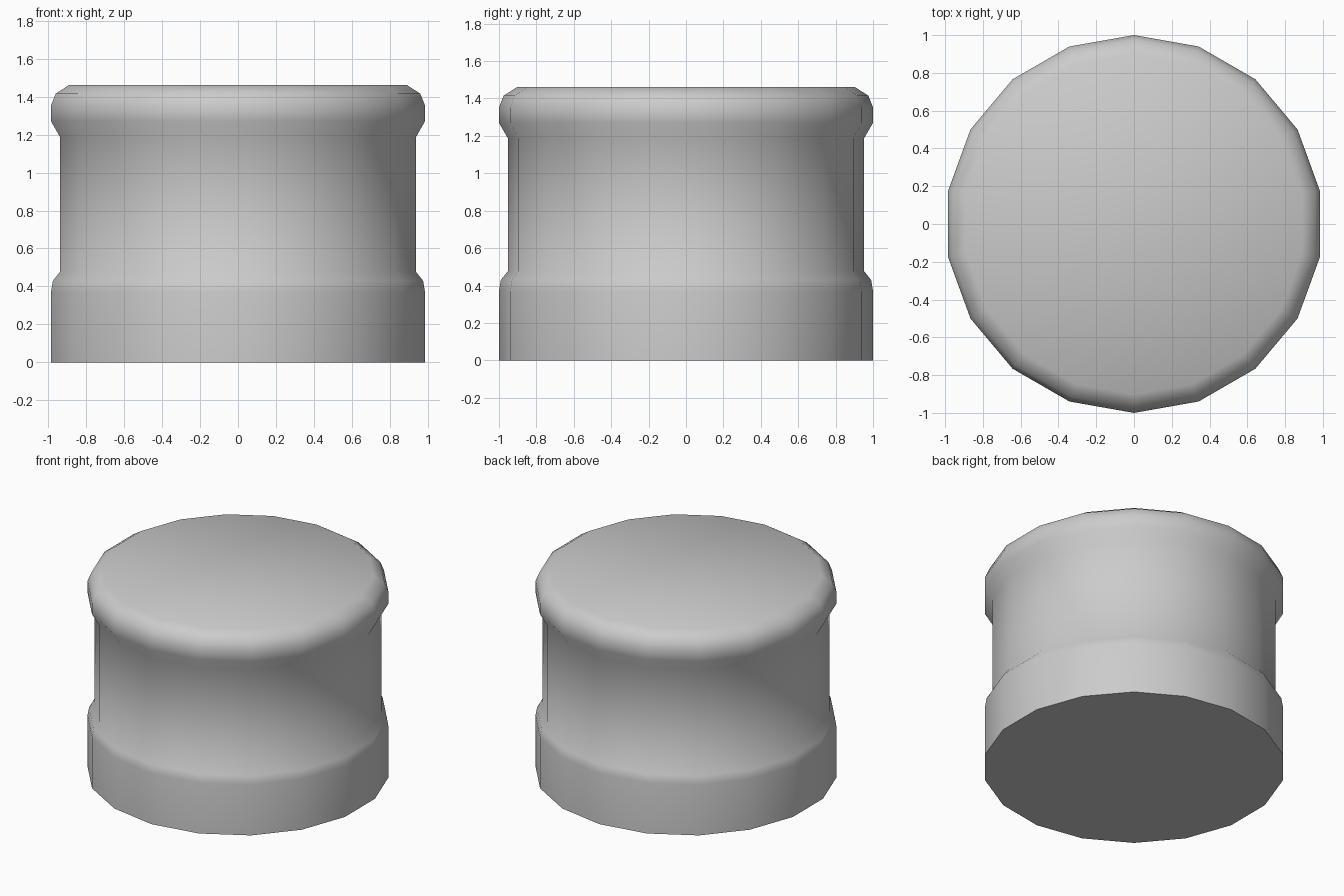
import bpy, bmesh, math

if "Cube" in bpy.data.objects:
    bpy.data.objects.remove(bpy.data.objects["Cube"])

SIDES = 18

# Outline from base to top: (corner radius, height)
PROFILE = [
    (1.0, 0.0), (1.0, 0.37), (0.99, 0.43), (0.952, 0.477),   # base band
    (0.952, 1.187), (1.0, 1.27), (1.0, 1.353),               # waist and rim
    (0.975, 1.415), (0.902, 1.462),                          # rounded top edge
]


def ring(bm, radius, z):
    """One ring of corners, with a corner pointing to the back (+y)."""
    return [bm.verts.new((radius * math.sin(2 * math.pi * i / SIDES),
                          radius * math.cos(2 * math.pi * i / SIDES), z))
            for i in range(SIDES)]


# Lathed body with flat caps
bm = bmesh.new()
rings = [ring(bm, r, z) for r, z in PROFILE]
for low, high in zip(rings, rings[1:]):
    for i in range(SIDES):
        j = (i + 1) % SIDES
        bm.faces.new((low[i], low[j], high[j], high[i]))
bm.faces.new(rings[0])
bm.faces.new(rings[-1])
bmesh.ops.recalc_face_normals(bm, faces=bm.faces[:])

mesh = bpy.data.meshes.new("round_cap")
bm.to_mesh(mesh)
bm.free()
cap = bpy.data.objects.new("round_cap", mesh)
bpy.context.collection.objects.link(cap)

# Smooth sides and top, sharp bottom edge
bpy.context.view_layer.objects.active = cap
cap.select_set(True)
bpy.ops.object.shade_smooth_by_angle(angle=math.radians(60))
